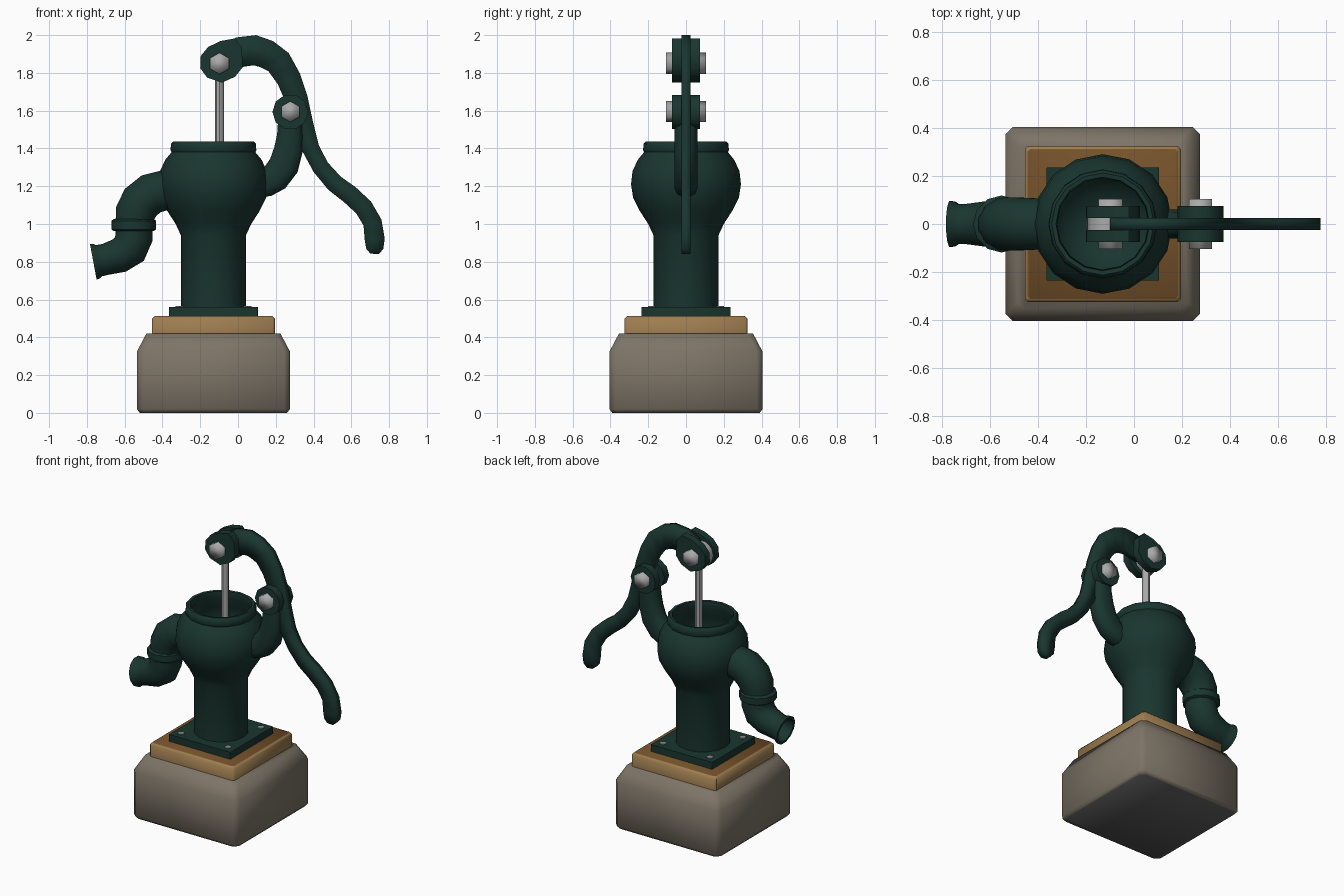
import bpy, bmesh, math
from mathutils import Vector

if "Cube" in bpy.data.objects:
    bpy.data.objects.remove(bpy.data.objects["Cube"])

CX = -0.13  # pump axis


def material(name, rgb):
    m = bpy.data.materials.new(name)
    m.diffuse_color = (*rgb, 1)
    m.use_nodes = True
    m.node_tree.nodes["Principled BSDF"].inputs["Base Color"].default_value = m.diffuse_color
    return m


GREEN = material("green_iron", (0.0100, 0.036, 0.028))
STONE = material("stone", (0.205, 0.175, 0.135))
STONE_UNDER = material("stone_underside", (0.11, 0.11, 0.115))
WOOD = material("wood_edge", (0.34, 0.205, 0.08))
WOOD_TOP = material("wood_top", (0.18, 0.085, 0.024))
STEEL = material("steel", (0.40, 0.40, 0.40))
DARK_STEEL = material("dark_steel", (0.27, 0.27, 0.27))


def skin(name, rings, *mats, angle=45, side=1):
    """Skin a list of equal-length vertex rings and cap both ends.
    A second material goes on faces looking up (side 1) or down (side -1)."""
    bm = bmesh.new()
    vs = [[bm.verts.new(p) for p in r] for r in rings]
    n = len(rings[0])
    for a, b in zip(vs, vs[1:]):
        for i in range(n):
            j = (i + 1) % n
            bm.faces.new((a[i], a[j], b[j], b[i]))
    bm.faces.new(vs[0])
    bm.faces.new(vs[-1])
    bmesh.ops.recalc_face_normals(bm, faces=bm.faces)
    for f in bm.faces:
        f.smooth = True
        f.material_index = 1 if len(mats) > 1 and f.normal.z * side > 0.9 else 0
    for e in bm.edges:
        e.smooth = e.calc_face_angle(0) < math.radians(angle)
    me = bpy.data.meshes.new(name)
    bm.to_mesh(me)
    bm.free()
    for m in mats:
        me.materials.append(m)
    ob = bpy.data.objects.new(name, me)
    bpy.context.collection.objects.link(ob)
    return ob


def slab(name, levels, c, *mats, **kw):
    """Square block with cut corners; levels are (half size, z)."""
    rings = []
    for h, z in levels:
        pts = []
        for sx, sy in ((1, 1), (-1, 1), (-1, -1), (1, -1)):
            pair = [(CX + sx * h, sy * (h - c), z), (CX + sx * (h - c), sy * h, z)]
            pts += pair if sx * sy > 0 else pair[::-1]
        rings.append(pts)
    return skin(name, rings, *mats, **kw)


def lathe(name, profile, x, mat, n=16, y=0):
    rings = [[(x + r * math.cos(2 * math.pi * i / n), y + r * math.sin(2 * math.pi * i / n), z)
              for i in range(n)] for r, z in profile]
    return skin(name, rings, mat)


def prism(name, outline, y0, y1, mat, **kw):
    """Extrude an (x, z) outline along y."""
    return skin(name, [[(x, y, z) for x, z in outline] for y in (y0, y1)], mat, **kw)


def circle(x, z, r, n, turn=0.0):
    return [(x + r * math.cos(2 * math.pi * i / n + turn),
             z + r * math.sin(2 * math.pi * i / n + turn)) for i in range(n)]


def tube(name, path, mat, depth=None, n=12, power=1.0, hollow=0, angle=50):
    """Sweep a section along (x, z, half width) points in the xz plane."""
    def section(i, scale=1.0):
        x, z, w = path[i]
        a, b = path[max(i - 1, 0)], path[min(i + 1, len(path) - 1)]
        t = Vector((b[0] - a[0], b[1] - a[1])).normalized()
        w *= scale
        d = (depth or w)
        pts = []
        for k in range(n):
            c, s = (f(2 * math.pi * (k + 0.5) / n) for f in (math.cos, math.sin))
            c, s = (math.copysign(abs(v) ** power, v) for v in (c, s))
            pts.append((x - t.y * w * c, d * s, z + t.x * w * c))
        return pts
    rings = [section(i) for i in range(len(path))]
    last = len(path) - 1
    rings += [section(last - k, 0.82) for k in range(hollow)]
    return skin(name, rings, mat, angle=angle)


# Base: stone block, wooden board, iron flange
slab("stone_base", [(0.39, 0), (0.405, 0.02), (0.405, 0.325), (0.355, 0.42)], 0.03,
     STONE, STONE_UNDER, angle=70, side=-1)
slab("wood_board", [(0.325, 0.42), (0.325, 0.498), (0.313, 0.512)], 0.012, WOOD, WOOD_TOP)
slab("iron_flange", [(0.235, 0.51), (0.235, 0.56)], 0.002, GREEN)
for i, (sx, sy) in enumerate(((1, 1), (-1, 1), (-1, -1), (1, -1))):
    lathe(f"flange_bolt_{i + 1}", [(0.022, 0.55), (0.022, 0.565)],
          CX + sx * 0.18, DARK_STEEL, 8, sy * 0.18)

# Column and open bowl, turned as one profile
lathe("pump_body", [
    (0.172, 0.555), (0.172, 0.94), (0.2, 1.0), (0.245, 1.07), (0.28, 1.14), (0.291, 1.21),
    (0.283, 1.28), (0.255, 1.34), (0.222, 1.38), (0.227, 1.39), (0.225, 1.425), (0.213, 1.437),
    (0.195, 1.435), (0.19, 1.39), (0.235, 1.31), (0.25, 1.21), (0.21, 1.08), (0.13, 0.98),
    (0.03, 0.96)], CX, GREEN)

# Spout with open mouth and collar
tube("spout", [
    (-0.372, 1.175, 0.108), (-0.40, 1.175, 0.11), (-0.46, 1.16, 0.113), (-0.515, 1.115, 0.114),
    (-0.543, 1.06, 0.11), (-0.55, 1.0, 0.102), (-0.55, 0.93, 0.103), (-0.575, 0.867, 0.102),
    (-0.63, 0.832, 0.095), (-0.70, 0.813, 0.086), (-0.735, 0.806, 0.087), (-0.75, 0.803, 0.097),
    (-0.766, 0.80, 0.099)], GREEN, hollow=5)
lathe("spout_collar", [(0.106, 0.963), (0.119, 0.972), (0.119, 1.016), (0.106, 1.026)],
      -0.552, GREEN, 12)

# Bracket arm carrying the handle pivot
tube("bracket_arm", [
    (0.122, 1.21, 0.07), (0.145, 1.215, 0.075), (0.195, 1.245, 0.081), (0.243, 1.31, 0.083),
    (0.266, 1.39, 0.078), (0.275, 1.47, 0.07), (0.275, 1.53, 0.066)],
    GREEN, depth=0.062, power=0.8)

# Curved flat handle
tube("handle", [
    (-0.085, 1.87, 0.055), (-0.055, 1.885, 0.07), (0.01, 1.91, 0.08), (0.09, 1.92, 0.08),
    (0.15, 1.9, 0.077), (0.215, 1.857, 0.072), (0.27, 1.767, 0.065), (0.31, 1.66, 0.06),
    (0.348, 1.517, 0.053), (0.385, 1.40, 0.046), (0.438, 1.30, 0.045), (0.512, 1.215, 0.048),
    (0.59, 1.157, 0.05), (0.665, 1.088, 0.05), (0.712, 1.008, 0.05), (0.724, 0.918, 0.053),
    (0.724, 0.868, 0.045), (0.722, 0.842, 0.022)],
    GREEN, depth=0.025, n=4, power=0.001, angle=120)

# Paired fork cheeks at the rod end and at the pivot
rod_cheek = [(-0.2, 1.825), (-0.197, 1.89), (-0.158, 1.937), (-0.095, 1.968), (-0.02, 1.982),
             (0.02, 1.94), (0.025, 1.83), (-0.015, 1.78), (-0.085, 1.748), (-0.163, 1.775)]
for side, s in (("front", -1), ("back", 1)):
    prism(f"rod_fork_{side}", rod_cheek, s * 0.024, s * 0.075, GREEN)
    prism(f"pivot_fork_{side}", circle(0.277, 1.593, 0.095, 10), s * 0.024, s * 0.075, GREEN)

# Hexagonal pins through both forks
prism("rod_pin", circle(-0.098, 1.85, 0.057, 6, math.pi / 6), -0.105, 0.105, STEEL, angle=120)
prism("pivot_pin", circle(0.277, 1.595, 0.055, 6, math.pi / 6), -0.105, 0.105, STEEL, angle=120)

# Plunger rod and its eye
lathe("plunger_rod", [(0.024, 0.96), (0.024, 1.85)], -0.098, STEEL, 8)
prism("rod_eye", circle(-0.11, 1.85, 0.083, 10), -0.024, 0.024, STEEL)
